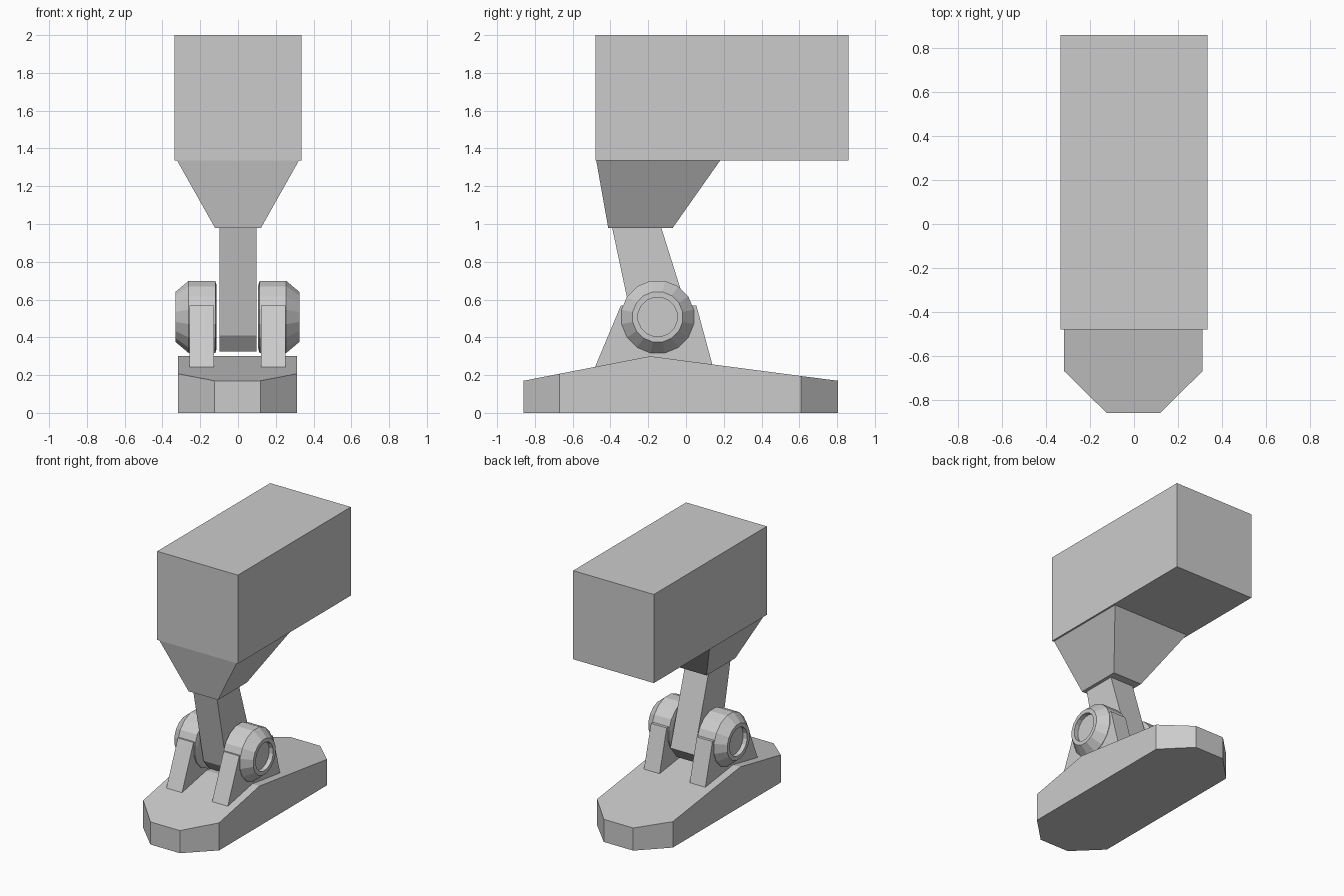
import bpy
import bmesh
from math import cos, sin, tau

cube = bpy.data.objects.get("Cube")
if cube:
    bpy.data.objects.remove(cube, do_unlink=True)

GREY = (0.6, 0.6, 0.6, 1)
grey = bpy.data.materials.new("plain grey")
grey.use_nodes = True
grey.diffuse_color = GREY
grey.node_tree.nodes["Principled BSDF"].inputs["Base Color"].default_value = GREY

CX = -0.003          # centre line of the lower parts
AXLE_Y, AXLE_Z = -0.15, 0.508


def loft(name, rings, closed=False):
    """Skin a list of equal-length point rings; cap the ends unless closed."""
    bm = bmesh.new()
    loops = [[bm.verts.new(p) for p in ring] for ring in rings]
    pairs = list(zip(loops, loops[1:]))
    if closed:
        pairs.append((loops[-1], loops[0]))
    for a, b in pairs:
        for i in range(len(a)):
            j = (i + 1) % len(a)
            bm.faces.new((a[i], a[j], b[j], b[i]))
    if not closed:
        bm.faces.new(loops[0])
        bm.faces.new(loops[-1])
    bmesh.ops.recalc_face_normals(bm, faces=bm.faces)
    mesh = bpy.data.meshes.new(name)
    bm.to_mesh(mesh)
    bm.free()
    mesh.materials.append(grey)
    obj = bpy.data.objects.new(name, mesh)
    bpy.context.collection.objects.link(obj)
    return obj


def rect(half_x, y0, y1, z, cx=0):
    return [(cx - half_x, y0, z), (cx + half_x, y0, z),
            (cx + half_x, y1, z), (cx - half_x, y1, z)]


def plate(name, x0, x1, profile):
    """Extrude a side (y, z) profile across x."""
    return loft(name, [[(x, y, z) for y, z in profile] for x in (x0, x1)])


def disc(x, r, sides=16):
    return [(x, AXLE_Y + r * cos(tau * (i + 0.5) / sides),
             AXLE_Z + r * sin(tau * (i + 0.5) / sides)) for i in range(sides)]


# Upper block and tapered socket
loft("upper_block", [rect(0.335, -0.48, 0.86, z) for z in (1.335, 2.0)])
loft("socket", [rect(0.122, -0.412, -0.07, 0.98), rect(0.322, -0.475, 0.18, 1.335)])

# Leg strut with chamfered lower end
plate("strut", -0.098, 0.098, [(-0.395, 1.0), (-0.27, 0.41), (-0.2, 0.325),
                              (-0.03, 0.325), (0.045, 0.42), (-0.137, 1.0)])

# Foot: cross-sections along y as (y, half width, top height)
sections = [(-0.86, 0.122, 0.17), (-0.67, 0.315, 0.207), (-0.19, 0.315, 0.30),
            (0.61, 0.315, 0.195), (0.805, 0.122, 0.17)]
loft("foot", [[(CX - w, y, 0), (CX + w, y, 0), (CX + w, y, h), (CX - w, y, h)]
              for y, w, h in sections])

# Ankle brackets and round joint caps on both sides
bracket = [(-0.485, 0.235), (-0.345, 0.568), (0.055, 0.568), (0.145, 0.235)]
cap = [(0.11, 0.17), (0.117, 0.195), (0.258, 0.195), (0.328, 0.135),
       (0.328, 0.105), (0.295, 0.105)]
for side, s in (("left", 1), ("right", -1)):
    plate(side + "_bracket", CX + s * 0.125, CX + s * 0.255, bracket)
    loft(side + "_joint_cap", [disc(CX + s * x, r) for x, r in cap])
